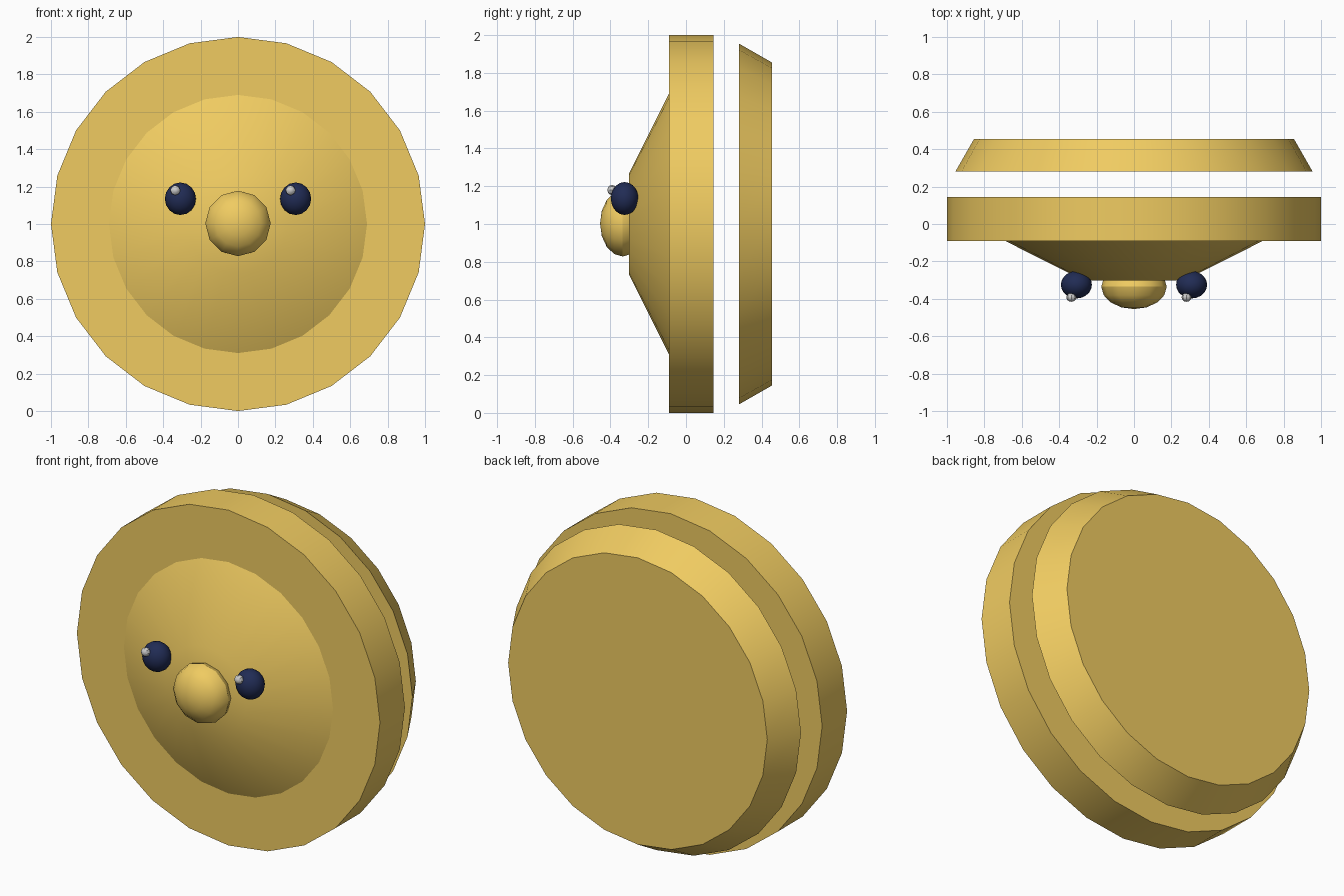
import bpy
from math import radians

if "Cube" in bpy.data.objects:
    bpy.data.objects.remove(bpy.data.objects["Cube"])


def material(name, rgb):
    m = bpy.data.materials.new(name)
    m.diffuse_color = (*rgb, 1)
    m.use_nodes = True
    m.node_tree.nodes["Principled BSDF"].inputs["Base Color"].default_value = m.diffuse_color
    return m


gold = material("gold", (0.87, 0.60, 0.12))
navy = material("navy", (0.015, 0.025, 0.09))


def finish(name, mat):
    ob = bpy.context.object
    ob.name = name
    if mat:
        ob.data.materials.append(mat)
    bpy.ops.object.transform_apply(location=False, rotation=True, scale=True)
    bpy.ops.object.shade_smooth_by_angle(angle=radians(30))
    return ob


def disc(name, y_front, r_front, y_back, r_back):
    # round section along y; the cone's base becomes the front face
    bpy.ops.mesh.primitive_cone_add(
        vertices=24, radius1=r_front, radius2=r_back, depth=y_back - y_front,
        location=(0, (y_front + y_back) / 2, 1), rotation=(radians(-90), 0, 0))
    return finish(name, gold)


def ball(name, loc, radii, mat, segments=12, rings=8):
    # ellipsoid with its poles along y
    bpy.ops.mesh.primitive_uv_sphere_add(
        segments=segments, ring_count=rings, radius=1, location=loc,
        rotation=(radians(90), 0, 0))
    bpy.context.object.scale = (radii[0], radii[2], radii[1])
    ob = finish(name, mat)
    bpy.ops.object.shade_smooth()
    return ob


# Body: main disc, raised face cone and separate bevelled back plate
disc("main_disc", -0.09, 1.0, 0.145, 1.0)
disc("face_cone", -0.303, 0.265, -0.09, 0.69)
disc("back_plate", 0.28, 0.955, 0.455, 0.855)

# Nose
ball("nose", (0, -0.335, 1.003), (0.175, 0.12, 0.175), gold)

# Eyes with highlights, both offset to the same side
for side, x in (("left", -0.308), ("right", 0.308)):
    ball(side + "_eye", (x, -0.325, 1.135), (0.083, 0.073, 0.087), navy, 16, 10)
    ball(side + "_eye_highlight", (x - 0.027, -0.392, 1.18), (0.027, 0.024, 0.027), None, 8, 6)
